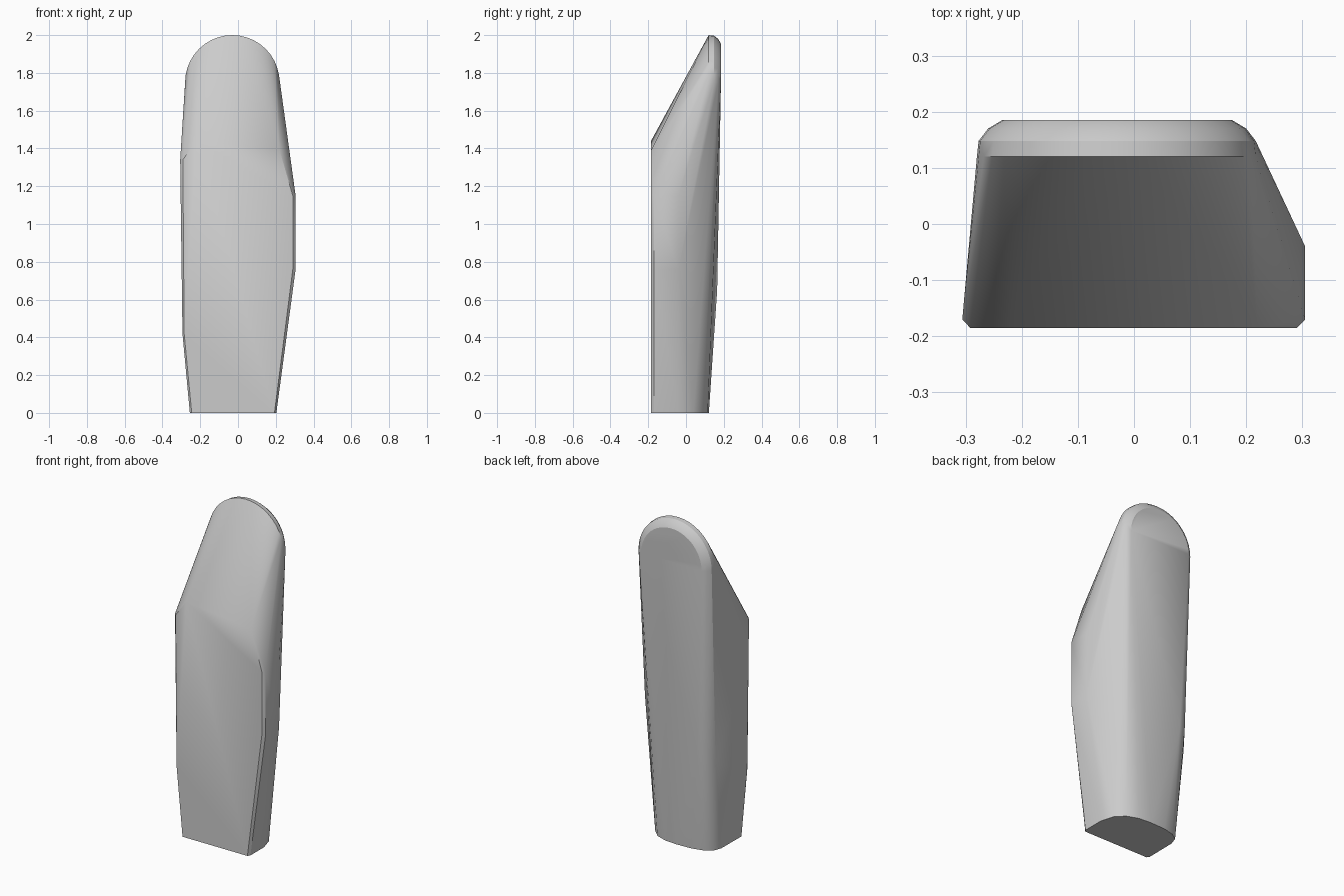
import bpy, bmesh
from math import sin, cos, pi

if "Cube" in bpy.data.objects:
    bpy.data.objects.remove(bpy.data.objects["Cube"])

points = []

# Flat front face, slightly inset from the sides
front = [(-.245, 0), (.193, 0), (.29, .76), (.29, 1.15), (.22, 1.39),
         (-.22, 1.44), (-.292, 1.34), (-.285, .42)]
points += [(x, -.185, z) for x, z in front]

# Outer edge of the front bevel
rim = [(-.255, 0), (.203, 0), (.305, .76), (.305, 1.15),
       (-.306, 1.34), (-.303, 1.1), (-.294, .42)]
points += [(x, -.17, z) for x, z in rim]

# Right side ridge
points += [(.305, -.04, .76), (.305, -.04, 1.15)]

# Rounded back of the foot
foot = [(.203, -.04), (.18, .04), (.13, .09), (.06, .115), (-.02, .121),
        (-.12, .117), (-.19, .1), (-.235, .07), (-.253, .02)]
points += [(x, y, 0) for x, y in foot]

# Swell of the lower back on the left
points += [(-.19, .165, .65), (-.235, .152, .65), (-.27, .1, .55)]

# Round top with a softened rear edge
STEPS = 20
for y, r in [(.12, .25), (.148, .247), (.17, .23), (.185, .205)]:
    for i in range(STEPS + 1):
        a = pi * i / STEPS
        points.append((-.03 + r * cos(a), y, 1.75 + r * sin(a)))

# Wrap everything into one convex solid
bm = bmesh.new()
verts = [bm.verts.new(p) for p in points]
result = bmesh.ops.convex_hull(bm, input=verts)
loose = [v for v in bm.verts if not v.link_faces]
bmesh.ops.delete(bm, geom=loose, context='VERTS')
bmesh.ops.dissolve_limit(bm, angle_limit=.01, verts=bm.verts, edges=bm.edges)
bmesh.ops.recalc_face_normals(bm, faces=bm.faces)

mesh = bpy.data.meshes.new("rounded_blade")
bm.to_mesh(mesh)
bm.free()
blade = bpy.data.objects.new("rounded_blade", mesh)
bpy.context.collection.objects.link(blade)
bpy.context.view_layer.objects.active = blade
blade.select_set(True)
bpy.ops.object.shade_smooth_by_angle(angle=pi / 6)
